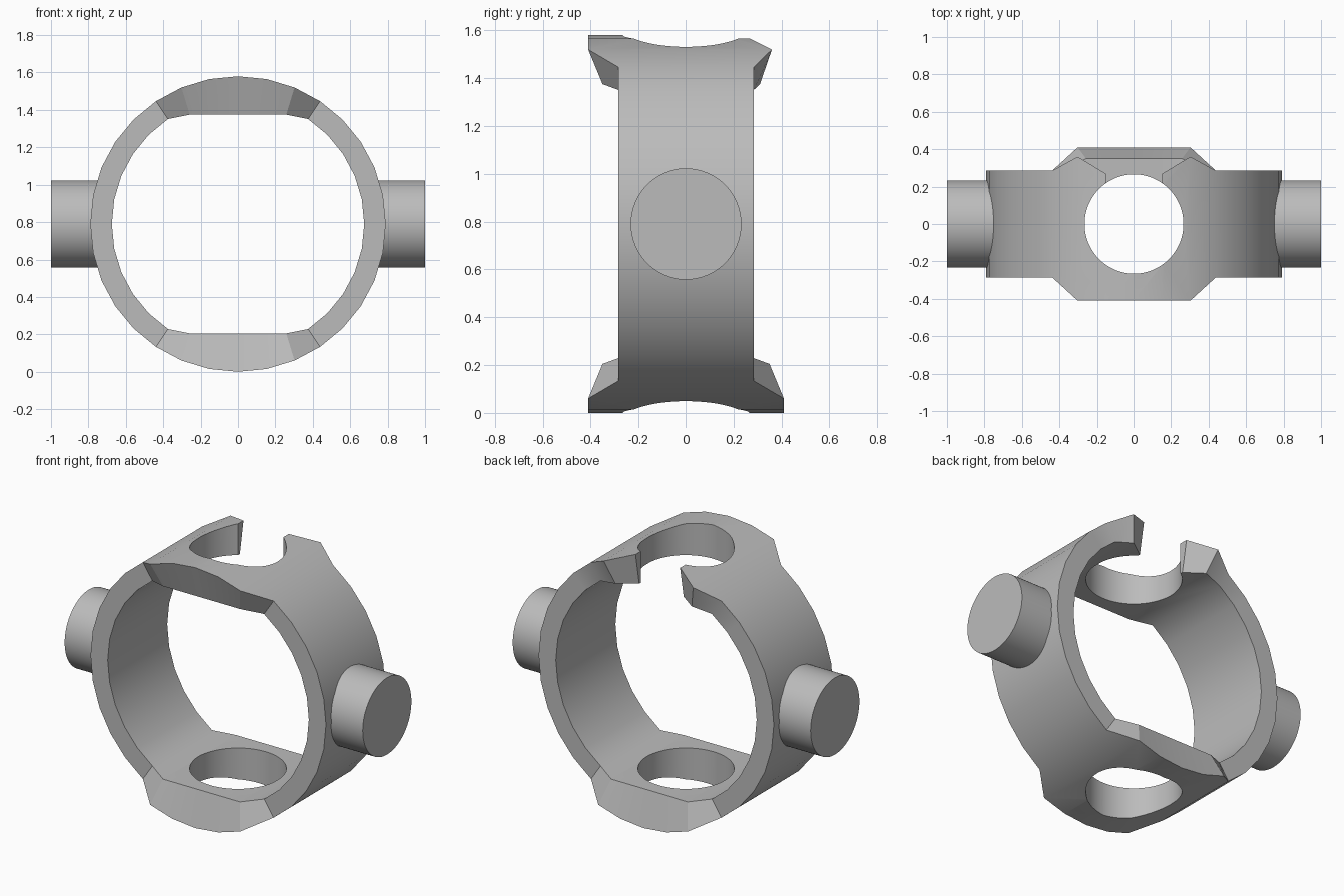
import bpy, bmesh
from math import sin, cos, pi, radians
from mathutils import Matrix

if "Cube" in bpy.data.objects:
    bpy.data.objects.remove(bpy.data.objects["Cube"])

SEGMENTS = 32
CENTRE = 0.79
R_OUT, R_IN = 0.79, 0.675

grey = bpy.data.materials.new("plain grey")
grey.use_nodes = True
grey.diffuse_color = (0.5, 0.5, 0.5, 1)
grey.node_tree.nodes["Principled BSDF"].inputs["Base Color"].default_value = (0.5, 0.5, 0.5, 1)


def make_object(name, bm):
    bmesh.ops.recalc_face_normals(bm, faces=bm.faces)
    mesh = bpy.data.meshes.new(name)
    bm.to_mesh(mesh)
    bm.free()
    mesh.materials.append(grey)
    obj = bpy.data.objects.new(name, mesh)
    bpy.context.collection.objects.link(obj)
    return obj


def select_only(obj):
    bpy.ops.object.select_all(action='DESELECT')
    obj.select_set(True)
    bpy.context.view_layer.objects.active = obj


def smooth(obj):
    select_only(obj)
    bpy.ops.object.shade_smooth_by_angle(angle=radians(30))


def cylinder(name, radius, depth, matrix):
    bm = bmesh.new()
    bmesh.ops.create_cone(bm, cap_ends=True, segments=96, radius1=radius,
                          radius2=radius, depth=depth, matrix=matrix)
    return make_object(name, bm)


def half_widths(step, back):
    """Outer and inner half widths, by steps away from the nearest pole."""
    top = step <= SEGMENTS // 4 or step >= 3 * SEGMENTS // 4
    away = min(step % 16, 16 - step % 16)
    if away > 2:
        return 0.285, 0.285
    if back and top:
        return (0.36, 0.31) if away == 2 else (0.27, 0.235)
    return 0.41, 0.35


# Ring body, widened into bosses at the top and bottom, flat inside them
bm = bmesh.new()
sections = []
for i in range(SEGMENTS):
    a = 2 * pi * i / SEGMENTS
    s, c = sin(a), cos(a)
    inner_z = max(-0.585, min(0.585, R_IN * c))
    fo, fi = half_widths(i, False)
    bo, bi = half_widths(i, True)
    inner_x = R_IN * s
    if abs(s) < 0.25:
        inner_x = R_OUT * s
    points = [(R_OUT * s, -fo, CENTRE + R_OUT * c), (R_OUT * s, bo, CENTRE + R_OUT * c),
              (inner_x, bi, CENTRE + inner_z), (inner_x, -fi, CENTRE + inner_z)]
    sections.append([bm.verts.new(p) for p in points])
for i, sec in enumerate(sections):
    nxt = sections[(i + 1) % SEGMENTS]
    for k in range(4):
        m = (k + 1) % 4
        bm.faces.new((sec[k], sec[m], nxt[m], nxt[k]))
ring = make_object("ring_body", bm)

# Vertical bore and the slot that opens it at the top back
bore = cylinder("bore_cutter", 0.266, 3, Matrix.Translation((0, 0, CENTRE)))
bm = bmesh.new()
bmesh.ops.create_cube(bm, size=1, matrix=Matrix.Translation((0, 0.35, 1.5))
                      @ Matrix.Diagonal((0.304, 0.5, 0.8, 1)))
slot = make_object("slot_cutter", bm)
for cutter in (bore, slot):
    cutter.hide_render = True
    select_only(ring)
    mod = ring.modifiers.new("cut", 'BOOLEAN')
    mod.operation = 'DIFFERENCE'
    mod.solver = 'EXACT'
    mod.object = cutter
    bpy.ops.object.modifier_apply(modifier=mod.name)
    bpy.data.objects.remove(cutter)
smooth(ring)

# Side pivot pins
for side, name in ((1, "left_pivot_pin"), (-1, "right_pivot_pin")):
    pin = cylinder(name, 0.233, 0.27, Matrix.Translation((side * 0.865, 0, CENTRE))
                   @ Matrix.Rotation(pi / 2, 4, 'Y'))
    smooth(pin)
